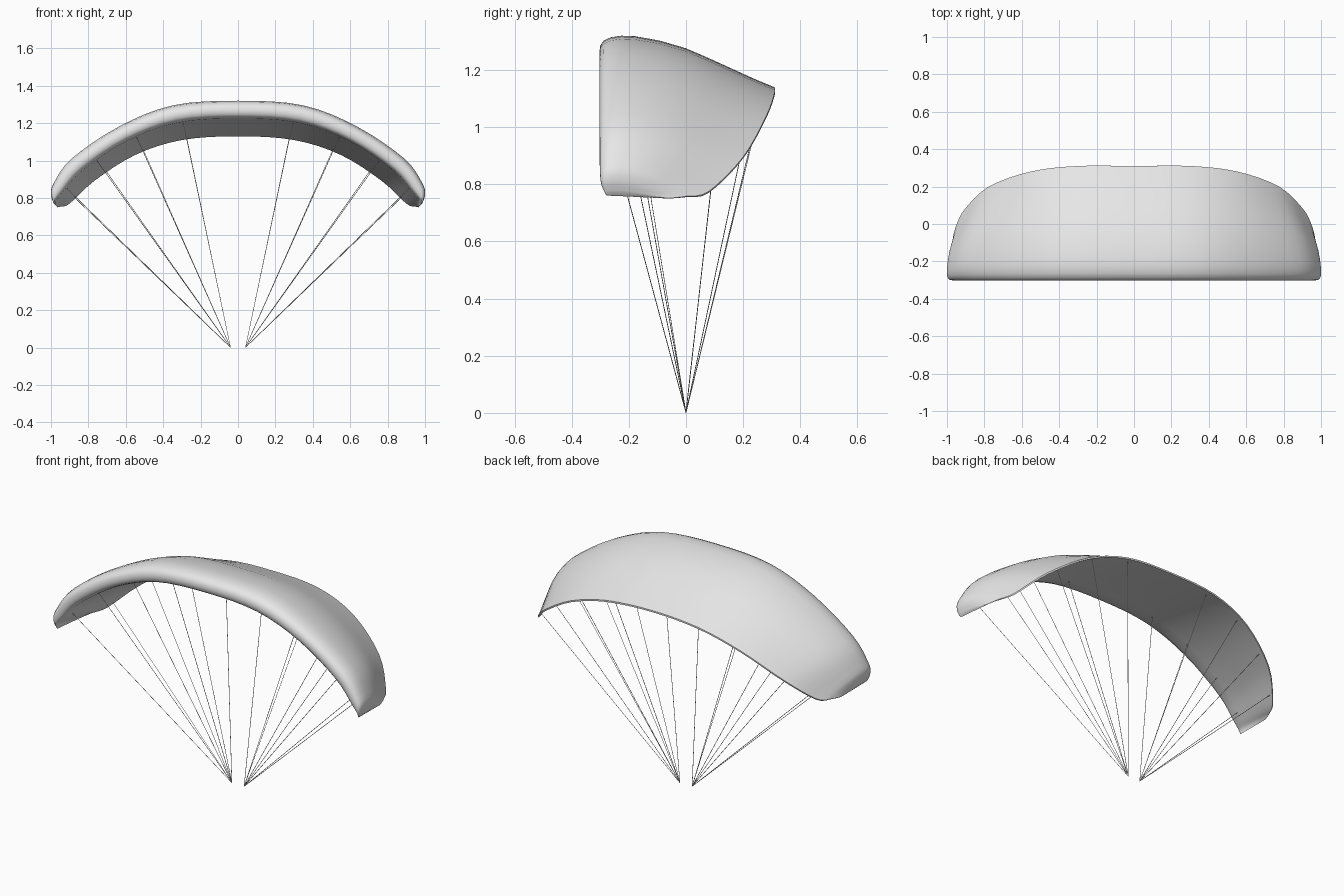
import bpy, bmesh, math
from mathutils import Vector

if "Cube" in bpy.data.objects:
    bpy.data.objects.remove(bpy.data.objects["Cube"])

# One flat colour for cloth and cords
grey = bpy.data.materials.new("light_grey")
grey.diffuse_color = (0.8, 0.8, 0.8, 1)
grey.use_nodes = True
grey.node_tree.nodes["Principled BSDF"].inputs["Base Color"].default_value = grey.diffuse_color

# Half-span stations: trailing edge x, y, z, crown x, z, nose y
STATIONS = [
    (0.00, 0.31, 1.13, 0.00, 1.32, -0.30),
    (0.30, 0.31, 1.11, 0.35, 1.295, -0.30),
    (0.55, 0.28, 1.03, 0.64, 1.18, -0.30),
    (0.77, 0.20, 0.89, 0.89, 1.01, -0.30),
    (0.90, 0.08, 0.77, 0.985, 0.88, -0.30),
    (0.945, 0.00, 0.755, 1.00, 0.82, -0.295),
    (0.965, -0.06, 0.75, 0.985, 0.77, -0.28),
]
# Wing section: fraction of chord towards the nose, fraction of height
SECTION = [(0, .05), (.12, .21), (.25, .40), (.38, .59), (.51, .77), (.66, .91),
           (.80, .99), (.88, 1), (.94, .97), (.98, .91), (1, .82), (1.004, .72),
           (1, .62), (.98, .55), (.94, .50), (.83, .46), (.5, .28), (.25, .14), (0, 0)]


def station(u):
    """Smooth blend between the stations."""
    n = len(STATIONS) - 1
    i = min(int(u), n - 1)
    t = u - i

    def get(k):
        if k < 0:  # mirrored across the centre
            s = STATIONS[-k]
            return (-s[0], s[1], s[2], -s[3], s[4], s[5])
        return STATIONS[min(k, n)]
    p = [get(i + k) for k in (-1, 0, 1, 2)]
    return [0.5 * (2 * b + (c - a) * t + (2 * a - 5 * b + 4 * c - d) * t * t
                   + (3 * b - a - 3 * c + d) * t ** 3) for a, b, c, d in zip(*p)]


def wing_point(u, f, w):
    """Point on the wing; negative u is the left half."""
    tx, ty, tz, cx, cz, ny = station(abs(u))
    x = tx + (cx - tx) * w
    return Vector((math.copysign(x, u), ty + (ny - ty) * f, tz + (cz - tz) * w))


def finish(bm, name):
    bmesh.ops.recalc_face_normals(bm, faces=bm.faces)
    me = bpy.data.meshes.new(name)
    bm.to_mesh(me)
    bm.free()
    me.materials.append(grey)
    ob = bpy.data.objects.new(name, me)
    bpy.context.collection.objects.link(ob)
    return ob


# Canopy: wing section lofted from tip to tip
bm = bmesh.new()
steps = 4 * (len(STATIONS) - 1)
rings = [[bm.verts.new(wing_point(k / 4, f, w)) for f, w in SECTION]
         for k in range(-steps, steps + 1)]
m = len(SECTION)
for a, b in zip(rings, rings[1:]):
    for j in range(m):
        bm.faces.new((a[j], a[(j + 1) % m], b[(j + 1) % m], b[j]))
bm.faces.new(rings[0])
bm.faces.new(rings[-1])
canopy = finish(bm, "canopy")
bpy.context.view_layer.objects.active = canopy
canopy.select_set(True)
bpy.ops.object.shade_smooth_by_angle(angle=math.radians(40))


# Suspension cords: four front and four rear per side, meeting at one point
def cord(bm, a, b, r=0.0015):
    d = b - a
    rot = d.to_track_quat('Z', 'Y').to_matrix().to_4x4()
    rot.translation = (a + b) / 2
    bmesh.ops.create_cone(bm, cap_ends=True, segments=4, radius1=r, radius2=r,
                          depth=d.length, matrix=rot)


for side, label in ((-1, "left"), (1, "right")):
    bm = bmesh.new()
    for u in (0.9, 1.8, 2.65, 3.7):
        for f, w in ((.83, .47), (.06, .05)):
            cord(bm, Vector((side * 0.04, 0, 0.001)), wing_point(side * u, f, w))
    finish(bm, label + "_cords")
